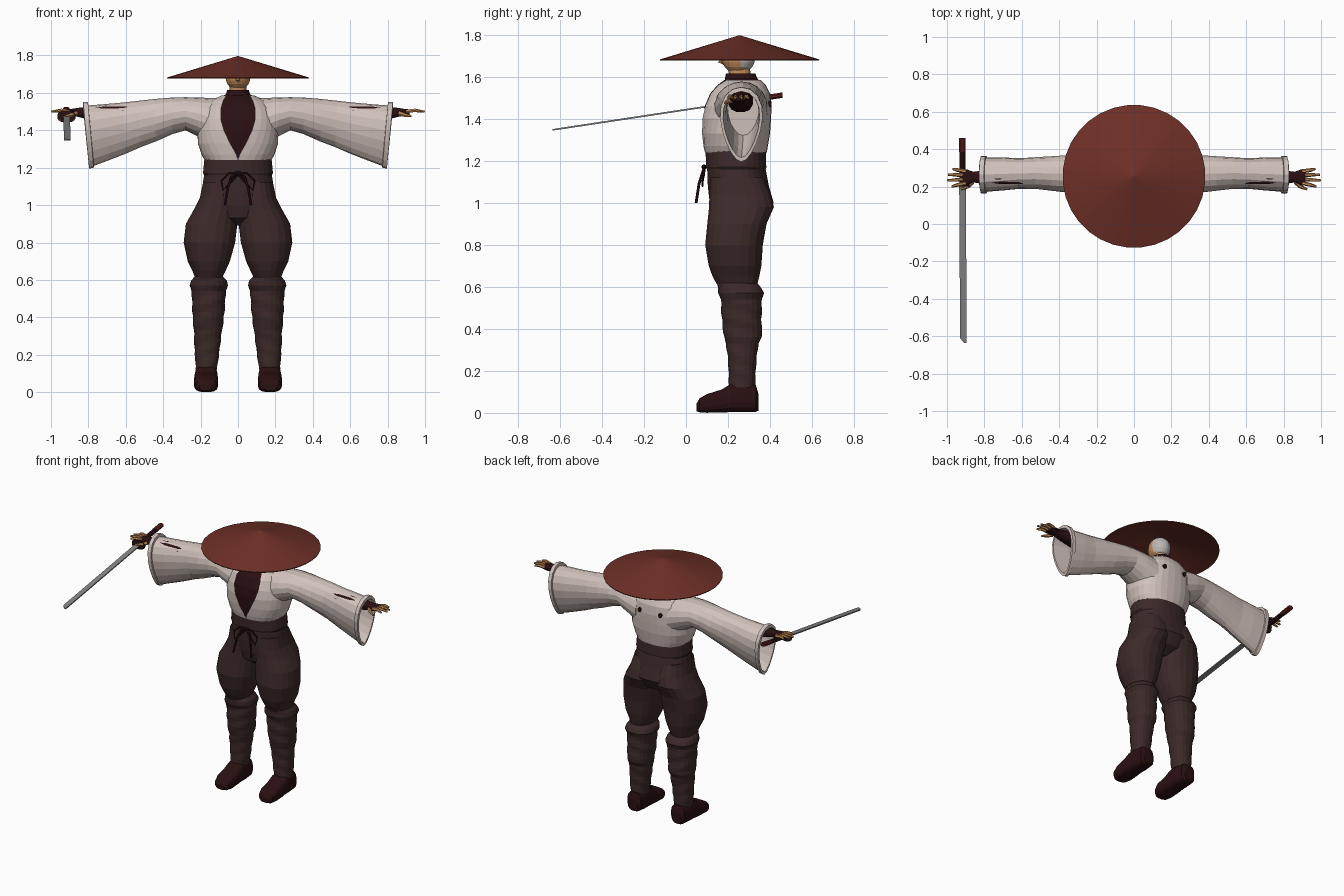
import bpy, bmesh, math
from mathutils import Vector

def mat(name, r, g, b):
    m = bpy.data.materials.new(name)
    m.diffuse_color = (r, g, b, 1)
    return m

HAT = mat("russet hat", 0.155, 0.029, 0.02)
ROBE = mat("cream cloth", 0.64, 0.54, 0.50)
PANTS = mat("dark brown cloth", 0.046, 0.022, 0.022)
SHIRT = mat("deep maroon", 0.023, 0.005, 0.006)
SKIN = mat("tan skin", 0.55, 0.26, 0.10)
HAIR = mat("grey hair", 0.50, 0.47, 0.45)
STEEL = mat("steel", 0.24, 0.24, 0.24)
GRIP = mat("red grip", 0.10, 0.012, 0.012)

def skin_rings(name, rings, material, mirror=False, closed=True, caps=True):
    """Bridge a list of point rings into one mesh object."""
    bm = bmesh.new()
    vs = [[bm.verts.new(p) for p in r] for r in rings]
    n = len(vs[0])
    for a, b in zip(vs, vs[1:]):
        for i in range(n if closed else n - 1):
            j = (i + 1) % n
            bm.faces.new((a[i], a[j], b[j], b[i]))
    if caps and closed:
        bm.faces.new(vs[0])
        bm.faces.new(vs[-1])
    bmesh.ops.recalc_face_normals(bm, faces=bm.faces)
    me = bpy.data.meshes.new(name)
    bm.to_mesh(me)
    bm.free()
    me.materials.append(material)
    o = bpy.data.objects.new(name, me)
    bpy.context.collection.objects.link(o)
    if mirror:
        o.modifiers.new("mirror", "MIRROR")
    return o

def place(axis, pos, a, b):
    return {"x": (pos, a, b), "y": (a, pos, b), "z": (a, b, pos)}[axis]

def ring(axis, pos, a0, a1, b0, b1, n=20, p=2.3, gap=0.0, ripple=0.0):
    """Superellipse section; gap leaves an opening at the -b side."""
    ra, rb = (a1 - a0) / 2, (b1 - b0) / 2
    g = math.asin(min(1, gap / ra) ** (p / 2))
    pts = []
    for i in range(n):
        if gap:
            t = -math.pi / 2 + g + (2 * math.pi - 2 * g) * i / (n - 1)
        else:
            t = -math.pi / 2 + 2 * math.pi * (i + 0.5) / n
        c, s = math.cos(t), math.sin(t)
        k = 1 + ripple * math.sin(pos * 75 + 2 * t)
        a = (a0 + a1) / 2 + k * ra * math.copysign(abs(c) ** (2 / p), c)
        b = (b0 + b1) / 2 + k * rb * math.copysign(abs(s) ** (2 / p), s)
        pts.append(place(axis, pos, a, b))
    return pts

def loft(name, axis, secs, material, mirror=False, **kw):
    return skin_rings(name, [ring(axis, *s, **kw) for s in secs], material, mirror)

def tube(name, pts, radii, material, mirror=False, n=8):
    pts = [Vector(p) for p in pts]
    rings = []
    for i, p in enumerate(pts):
        d = pts[min(i + 1, len(pts) - 1)] - pts[max(i - 1, 0)]
        q = d.to_track_quat("Z", "Y")
        rings.append([p + q @ Vector((radii[i] * math.cos(t), radii[i] * math.sin(t), 0))
                      for t in (2 * math.pi * k / n for k in range(n))])
    return skin_rings(name, rings, material, mirror)

def disc(z, r):
    return (z, -r, r, 0.255 - r, 0.255 + r)

# Conical hat, hollow underneath
loft("hat", "z", [disc(1.797, 0.002), disc(1.682, 0.382), disc(1.676, 0.38), disc(1.775, 0.002)],
     HAT, n=32, p=2)

# Head with hair by position, neck and nose
head = loft("head", "z", [(1.69 + 0.078 * math.sin(t), -0.068 * math.cos(t), 0.068 * math.cos(t),
            0.25 - 0.08 * math.cos(t), 0.25 + 0.08 * math.cos(t))
            for t in (math.radians(-85 + 17 * i) for i in range(11))], SKIN, n=24, p=2)
head.data.materials.append(HAIR)
for f in head.data.polygons:
    if f.center.z > 1.73 or (f.center.y > 0.265 and f.center.z > 1.63):
        f.material_index = 1
loft("neck", "z", [(1.56, -0.045, 0.045, 0.205, 0.31), (1.67, -0.045, 0.045, 0.20, 0.305)], SKIN, n=14)
tube("nose", [(0, 0.185, 1.70), (0, 0.163, 1.665), (0, 0.18, 1.66)], [0.006, 0.011, 0.006], SKIN)

# Robe body with an open front: z, half width, front, back, opening half width
torso = [(1.24, 0.178, 0.09, 0.385, 0.001), (1.27, 0.195, 0.083, 0.39, 0.008),
         (1.33, 0.215, 0.075, 0.40, 0.042), (1.40, 0.217, 0.072, 0.405, 0.075),
         (1.46, 0.205, 0.08, 0.407, 0.092), (1.52, 0.185, 0.105, 0.40, 0.09),
         (1.56, 0.145, 0.14, 0.38, 0.078), (1.585, 0.09, 0.175, 0.355, 0.062)]
skin_rings("robe_body", [ring("z", z, -w, w, f, b, n=29, gap=g) for z, w, f, b, g in torso],
           ROBE, closed=False)
# Undershirt and high collar
e = 0.009
loft("undershirt", "z", [(z, -w + e, w - e, f + e, b - e) for z, w, f, b, g in torso]
     + [(1.592, -0.066, 0.066, 0.185, 0.34), (1.615, -0.058, 0.058, 0.19, 0.33)], SHIRT, n=28)
# Small dark patches on the back
for x in (-0.08, 0.08):
    loft("back_patch", "y", [(0.385, x - 0.012, x + 0.012, 1.455, 1.485),
                             (0.408, x - 0.012, x + 0.012, 1.455, 1.485)], SHIRT, n=8)

# Wide hollow sleeves: x at top, x at bottom, z top, z bottom, front, back, teardrop taper
sleeve = [(0.12, 0.12, 1.572, 1.31, 0.13, 0.39, 0), (0.21, 0.21, 1.575, 1.365, 0.14, 0.385, 0),
          (0.28, 0.28, 1.577, 1.40, 0.155, 0.375, 0), (0.35, 0.35, 1.575, 1.38, 0.165, 0.37, 0.05),
          (0.44, 0.44, 1.568, 1.34, 0.175, 0.365, 0.1), (0.53, 0.52, 1.558, 1.31, 0.185, 0.36, 0.15),
          (0.62, 0.60, 1.548, 1.275, 0.185, 0.355, 0.2), (0.71, 0.69, 1.54, 1.24, 0.175, 0.36, 0.25),
          (0.80, 0.77, 1.533, 1.21, 0.168, 0.36, 0.28), (0.802, 0.772, 1.552, 1.20, 0.157, 0.37, 0.28),
          (0.828, 0.796, 1.55, 1.195, 0.157, 0.37, 0.28), (0.83, 0.798, 1.53, 1.215, 0.172, 0.355, 0.28),
          (0.71, 0.69, 1.53, 1.25, 0.185, 0.35, 0.25), (0.53, 0.52, 1.548, 1.32, 0.195, 0.35, 0.15)]
def drop(xt, xb, zt, zb, y0, y1, k, n=18):
    pts = []
    for i in range(n):
        t = 2 * math.pi * i / n
        u = (1 + math.cos(t)) / 2
        w = math.sin(t) * (1 - 0.3 * k + k * math.cos(t))
        pts.append((xb + (xt - xb) * u, (y0 + y1) / 2 + (y1 - y0) / 2 * w, zb + (zt - zb) * u))
    return pts
skin_rings("sleeve", [drop(*s) for s in sleeve], ROBE, mirror=True)

# Dark forearm and fingerless glove
loft("forearm_glove", "x", [(0.55, 0.20, 0.32, 1.43, 1.54), (0.72, 0.205, 0.31, 1.445, 1.535),
     (0.82, 0.215, 0.285, 1.462, 1.525), (0.86, 0.222, 0.28, 1.472, 1.52),
     (0.89, 0.208, 0.292, 1.478, 1.515), (0.918, 0.208, 0.292, 1.485, 1.512)], SHIRT, mirror=True, n=12)
# Fingers and thumb
for y, tip, end in ((0.218, 0.975, 0.20), (0.239, 0.998, 0.233), (0.261, 0.995, 0.264), (0.282, 0.97, 0.295)):
    tube("finger", [(0.90, y, 1.50), (0.945, (y + end) / 2, 1.507), (tip, end, 1.50)],
         [0.011, 0.010, 0.006], SKIN, mirror=True, n=6)
tube("thumb", [(0.865, 0.225, 1.49), (0.89, 0.20, 1.482), (0.925, 0.185, 1.475)],
     [0.014, 0.011, 0.006], SKIN, mirror=True, n=6)

# Trouser hips and legs
loft("trouser_hips", "z", [(1.255, -0.18, 0.18, 0.092, 0.38), (1.17, -0.188, 0.188, 0.095, 0.383),
     (1.16, -0.182, 0.182, 0.10, 0.38), (1.08, -0.195, 0.195, 0.103, 0.395),
     (1.0, -0.20, 0.20, 0.112, 0.418), (0.93, -0.15, 0.15, 0.13, 0.38),
     (0.89, -0.04, 0.04, 0.19, 0.31)], PANTS, n=28)
loft("trouser_leg", "z", [(1.12, 0.005, 0.188, 0.115, 0.37), (1.04, 0.0, 0.205, 0.11, 0.405),
     (0.98, 0.0, 0.235, 0.108, 0.42), (0.90, 0.002, 0.28, 0.10, 0.385), (0.80, 0.014, 0.292, 0.09, 0.367),
     (0.70, 0.042, 0.27, 0.107, 0.36), (0.65, 0.065, 0.245, 0.125, 0.35),
     (0.61, 0.085, 0.23, 0.147, 0.34)], PANTS, mirror=True)
# Wrapped shins
shin = [(0.62, 0.085, 0.23, 0.145, 0.34), (0.595, 0.06, 0.25, 0.15, 0.36), (0.57, 0.05, 0.262, 0.155, 0.37),
        (0.54, 0.065, 0.248, 0.165, 0.362), (0.45, 0.07, 0.245, 0.17, 0.36), (0.36, 0.08, 0.24, 0.18, 0.363),
        (0.33, 0.085, 0.236, 0.19, 0.345), (0.25, 0.095, 0.234, 0.20, 0.335), (0.12, 0.112, 0.226, 0.205, 0.328)]
fine = []
for a, b in zip(shin, shin[1:]):
    k = max(1, round((a[0] - b[0]) / 0.022))
    fine += [tuple(p + (q - p) * i / k for p, q in zip(a, b)) for i in range(k)]
loft("shin_wrap", "z", fine + [shin[-1]], PANTS, mirror=True, ripple=0.025)
# Shoes
loft("shoe", "y", [(0.345, 0.135, 0.205, 0.01, 0.09), (0.332, 0.117, 0.223, 0.004, 0.135),
     (0.27, 0.108, 0.231, 0.003, 0.145), (0.215, 0.108, 0.233, 0.003, 0.14), (0.17, 0.107, 0.235, 0.001, 0.112),
     (0.10, 0.106, 0.235, 0.0, 0.09), (0.065, 0.118, 0.225, 0.002, 0.07),
     (0.05, 0.14, 0.205, 0.008, 0.045)], SHIRT, mirror=True, n=16, p=3)

# Waist cord: bow loops and hanging ends
tube("cord_end", [(0.0, 0.09, 1.17), (0.035, 0.08, 1.15), (0.055, 0.062, 1.09), (0.07, 0.048, 1.0)],
     [0.007] * 4, SHIRT, mirror=True, n=6)
tube("cord_loop", [(0.0, 0.09, 1.17), (0.05, 0.082, 1.17), (0.09, 0.085, 1.13), (0.08, 0.078, 1.08),
                   (0.05, 0.08, 1.11), (0.0, 0.09, 1.165)], [0.005] * 6, SHIRT, mirror=True, n=6)
tube("cord_knot", [(-0.018, 0.088, 1.17), (0, 0.086, 1.17), (0.018, 0.088, 1.17)], [0.008, 0.013, 0.008], SHIRT)

# Sword sloping gently down to the front
def slab(y, cx, w, t):
    z = 1.443 + 0.151 * y
    return (y, cx - w, cx + w, z - t, z + t)
loft("sword_blade", "y", [slab(0.22, -0.917, 0.018, 0.004), slab(-0.612, -0.912, 0.018, 0.004),
     slab(-0.635, -0.902, 0.007, 0.003)], STEEL, n=4, p=40)
loft("sword_guard", "y", [slab(0.20, -0.917, 0.05, 0.032), slab(0.212, -0.917, 0.05, 0.032)], SHIRT, n=16)
loft("sword_grip", "y", [slab(0.21, -0.917, 0.017, 0.013), slab(0.39, -0.918, 0.017, 0.013)], SHIRT, n=8)
loft("sword_pommel", "y", [slab(0.385, -0.918, 0.019, 0.014), slab(0.46, -0.918, 0.019, 0.014)], GRIP, n=8)
